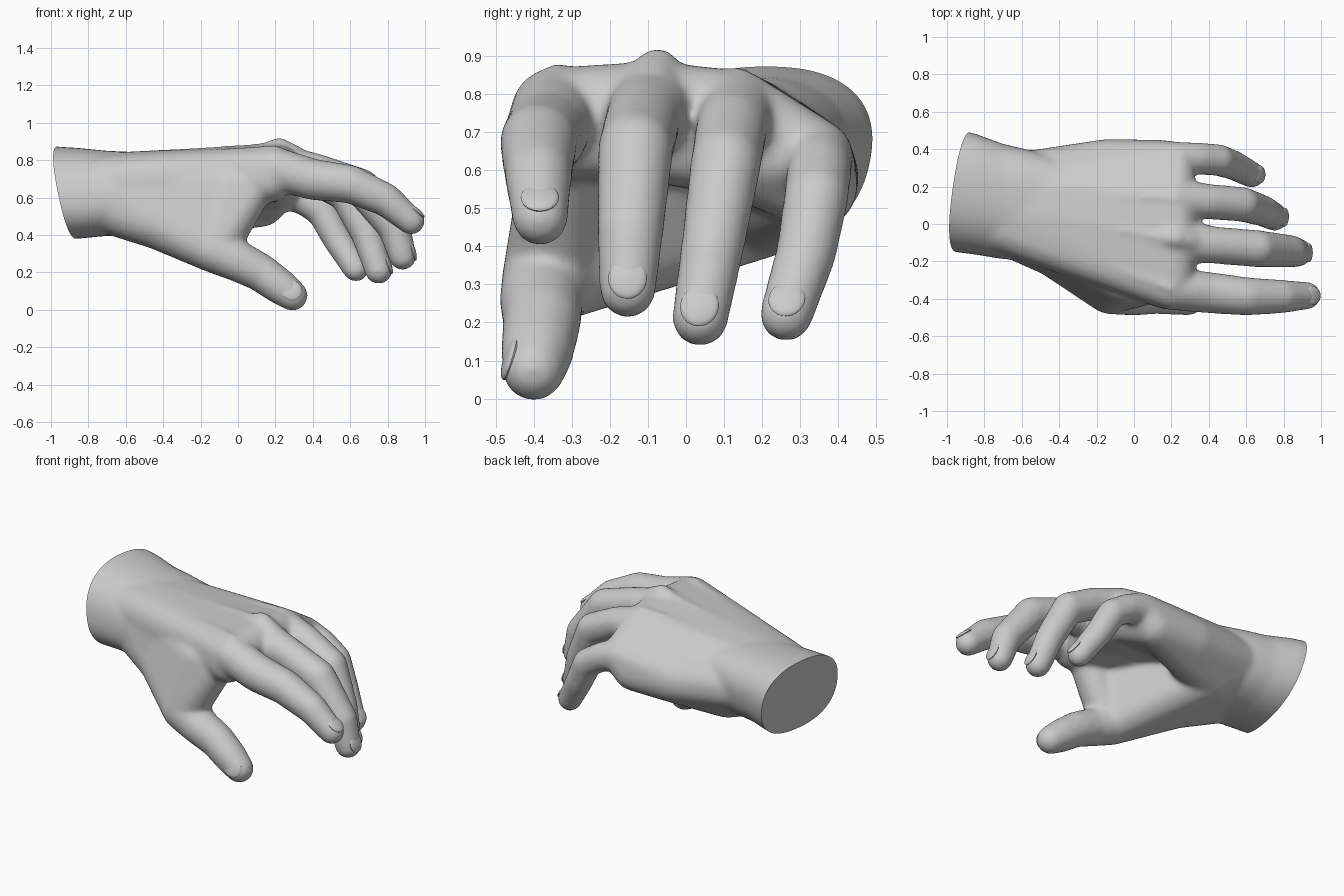
import bpy
import bmesh
import math
from mathutils import Matrix, Vector

if "Cube" in bpy.data.objects:
    bpy.data.objects.remove(bpy.data.objects["Cube"], do_unlink=True)

skin = bpy.data.materials.new("plaster_grey")
skin.use_nodes = True
skin.diffuse_color = (0.6, 0.6, 0.6, 1)
skin.node_tree.nodes["Principled BSDF"].inputs["Base Color"].default_value = (0.6, 0.6, 0.6, 1)

body = bmesh.new()


def ball_points(ball):
    """Surface points of a ball given as (x, y, z, radius)."""
    bm = bmesh.new()
    bmesh.ops.create_icosphere(bm, subdivisions=3, radius=ball[3])
    points = [v.co + Vector(ball[:3]) for v in bm.verts]
    bm.free()
    return points


def add_hull(points):
    """Add the convex skin around the points to the body."""
    bm = bmesh.new()
    for p in points:
        bm.verts.new(p)
    bmesh.ops.convex_hull(bm, input=bm.verts[:])
    loose = [v for v in bm.verts if not v.link_faces]
    bmesh.ops.delete(bm, geom=loose, context="VERTS")
    bmesh.ops.recalc_face_normals(bm, faces=bm.faces[:])
    mesh = bpy.data.meshes.new("hull_piece")
    bm.to_mesh(mesh)
    bm.free()
    body.from_mesh(mesh)
    bpy.data.meshes.remove(mesh)


def wrap(*balls):
    add_hull([p for ball in balls for p in ball_points(ball)])


def ring(x, y_low, y_high, z_low, z_high, steps=40):
    """Rounded-box cross-section of the forearm, leaning to the outer side."""
    points = []
    for i in range(steps):
        a = math.tau * i / steps
        c, s = math.cos(a), math.sin(a)
        z = math.copysign(abs(s) ** 0.85, s) * (z_high - z_low) / 2
        y = math.copysign(abs(c) ** 0.85, c) * (y_high - y_low) / 2 + 0.15 * z
        points.append(Vector((x, (y_low + y_high) / 2 + y, (z_low + z_high) / 2 + z)))
    return points


# Wrist, flaring towards the cut end
rings = [
    ring(-1.08, -0.13, 0.53, 0.37, 0.88),
    ring(-0.85, -0.16, 0.48, 0.38, 0.865),
    ring(-0.7, -0.185, 0.425, 0.395, 0.85),
    ring(-0.57, -0.19, 0.395, 0.395, 0.845),
    ring(-0.38, -0.1, 0.34, 0.46, 0.82),
]
for first, second in zip(rings, rings[1:]):
    add_hull(first + second)

# Palm rays: wrist end, knuckle, pad under the knuckle
rays = {
    "index": [(-0.7, -0.01, 0.68, 0.145), (0.2, -0.345, 0.755, 0.115), (0.17, -0.34, 0.69, 0.115)],
    "middle": [(-0.7, 0.08, 0.7, 0.14), (0.22, -0.085, 0.763, 0.123), (0.2, -0.1, 0.68, 0.11)],
    "ring": [(-0.62, 0.18, 0.69, 0.145), (0.22, 0.135, 0.755, 0.107), (0.2, 0.14, 0.64, 0.11)],
    "little": [(-0.58, 0.24, 0.62, 0.15), (0.23, 0.342, 0.635, 0.098), (0.13, 0.335, 0.56, 0.117)],
}
order = list(rays.values())
for first, second in zip(order, order[1:]):
    wrap(*first, *second)

# Raised knuckle of the middle finger
wrap((0.22, -0.075, 0.862, 0.06), (0.14, -0.07, 0.83, 0.06), (0.3, -0.09, 0.81, 0.07))

# Outer edge and heel of the palm
heel = (-0.42, 0.18, 0.522, 0.158)
outer_edge = (-0.15, 0.305, 0.58, 0.15)
wrap(heel, outer_edge, rays["little"][0], rays["little"][2])
wrap(outer_edge, *rays["little"], rays["ring"][1])

# Thumb mound running into the wrist, and web towards the index finger
thumb_start = (-0.72, 0.0, 0.565, 0.15)
thumb_root = (-0.42, -0.13, 0.475, 0.155)
thumb_knuckle = (-0.13, -0.355, 0.325, 0.128)
web = (-0.05, -0.31, 0.65, 0.116)
hollow = (-0.32, -0.16, 0.66, 0.125)
wrap(thumb_start, thumb_root, heel, rays["index"][0])
wrap(thumb_root, thumb_knuckle, heel)
wrap(thumb_start, thumb_root, hollow, rays["index"][0])
wrap(thumb_root, thumb_knuckle, hollow)
wrap(thumb_knuckle, web, hollow)
wrap(thumb_root, rays["index"][0], heel, rays["ring"][0])
wrap(thumb_knuckle, web, (-0.2, 0.0, 0.62, 0.1), heel)
wrap(thumb_knuckle, web, (0.1, -0.325, 0.67, 0.1))

# Tendons on the back of the hand
for base, knuckle, pad in order:
    a = Vector(base[:3]) + Vector((0, 0, base[3] - 0.012))
    b = Vector(knuckle[:3]) + Vector((0, 0, knuckle[3] - 0.014))
    wrap((*a.lerp(b, 0.55), 0.016), (*b, 0.026))

# Digits as chains of balls from knuckle to tip
digits = {
    "index": [rays["index"][1], (0.4, -0.367, 0.697, 0.111), (0.6, -0.387, 0.672, 0.103),
              (0.79, -0.388, 0.588, 0.09), (0.926, -0.383, 0.474, 0.074)],
    "middle": [rays["middle"][1], (0.42, -0.112, 0.735, 0.1), (0.66, -0.132, 0.655, 0.1),
               (0.835, -0.146, 0.44, 0.088), (0.88, -0.153, 0.286, 0.075)],
    "ring": [rays["ring"][1], (0.4, 0.12, 0.71, 0.095), (0.58, 0.105, 0.62, 0.094),
             (0.69, 0.07, 0.4, 0.084), (0.752, 0.037, 0.211, 0.075)],
    "little": [rays["little"][1], (0.34, 0.35, 0.6, 0.086), (0.45, 0.342, 0.53, 0.086),
               (0.53, 0.315, 0.38, 0.08), (0.63, 0.263, 0.22, 0.071)],
    "thumb": [thumb_knuckle, (0.0, -0.38, 0.26, 0.111), (0.12, -0.378, 0.2, 0.103),
              (0.22, -0.39, 0.128, 0.097), (0.291, -0.4, 0.076, 0.083)],
}
for chain in digits.values():
    for first, second in zip(chain, chain[1:]):
        wrap(first, second)

# Blend all the pieces into one skin
source_mesh = bpy.data.meshes.new("hand_source")
body.to_mesh(source_mesh)
body.free()
source = bpy.data.objects.new("hand_source", source_mesh)
bpy.context.collection.objects.link(source)
remesh = source.modifiers.new("blend", "REMESH")
remesh.mode = "VOXEL"
remesh.voxel_size = 0.012
soften = source.modifiers.new("soften", "SMOOTH")
soften.factor = 0.5
soften.iterations = 22
graph = bpy.context.evaluated_depsgraph_get()
hand_mesh = bpy.data.meshes.new_from_object(source.evaluated_get(graph))
bpy.data.objects.remove(source, do_unlink=True)

# Slanted flat cut at the wrist
bm = bmesh.new()
bm.from_mesh(hand_mesh)
cut = bmesh.ops.bisect_plane(
    bm, geom=bm.verts[:] + bm.edges[:] + bm.faces[:], dist=0.0001,
    plane_co=(-1.02, -0.15, 0.87), plane_no=(1, -0.15, 0.23), clear_inner=True)
rim = [e for e in cut["geom_cut"] if isinstance(e, bmesh.types.BMEdge) and e.is_boundary]
bmesh.ops.holes_fill(bm, edges=rim, sides=0)
bmesh.ops.recalc_face_normals(bm, faces=bm.faces[:])
bm.to_mesh(hand_mesh)
bm.free()
hand_mesh.name = "hand"


def finish(name, mesh):
    mesh.materials.clear()
    mesh.materials.append(skin)
    obj = bpy.data.objects.new(name, mesh)
    bpy.context.collection.objects.link(obj)
    bpy.ops.object.select_all(action="DESELECT")
    obj.select_set(True)
    bpy.context.view_layer.objects.active = obj
    bpy.ops.object.shade_smooth_by_angle(angle=math.radians(45))


finish("hand", hand_mesh)

# Nails, low domes on the outer side of each tip
for name, chain in digits.items():
    tip, radius = Vector(chain[-1][:3]), chain[-1][3]
    along = (tip - Vector(chain[-2][:3])).normalized()
    out = Vector((0.1, -1, 0.3)) if name == "thumb" else Vector((1, 0, 0.8))
    out = (out - along * out.dot(along)).normalized()
    side = out.cross(along)
    turn = Matrix((along, side, out)).transposed().to_4x4()
    size = Matrix.Diagonal((radius * 0.75, radius * 0.68, radius * 0.2, 1))
    place = Matrix.Translation(tip + out * radius * 0.81 - along * radius * 0.18)
    bm = bmesh.new()
    bmesh.ops.create_uvsphere(bm, u_segments=24, v_segments=12, radius=1, matrix=place @ turn @ size)
    nail_mesh = bpy.data.meshes.new(name + "_nail")
    bm.to_mesh(nail_mesh)
    bm.free()
    finish(name + "_nail", nail_mesh)
